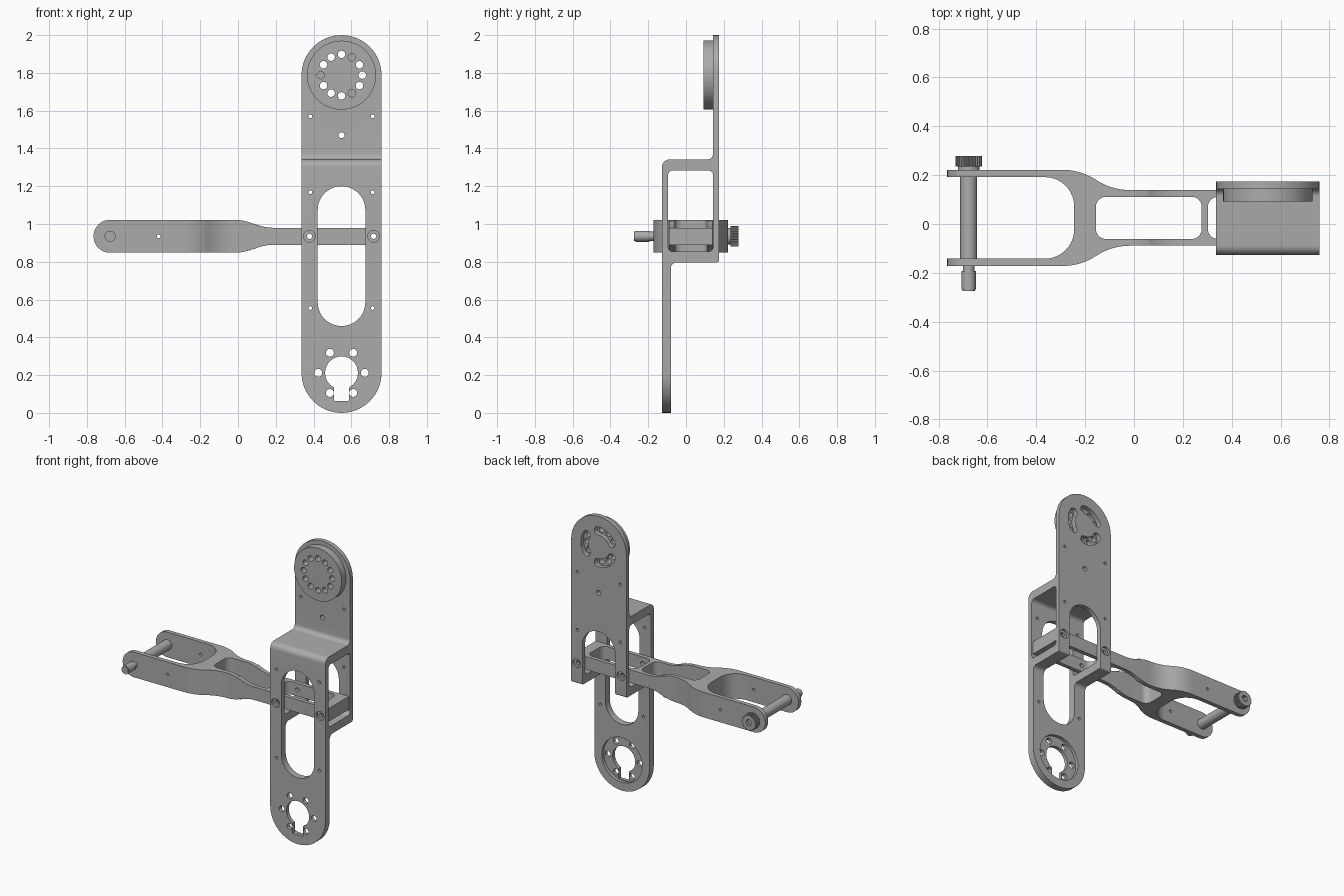
import bpy, math
from math import cos, sin, pi, radians
from mathutils import Vector

old = bpy.data.objects.get("Cube")
if old:
    bpy.data.objects.remove(old, do_unlink=True)

metal = bpy.data.materials.new("grey metal")
metal.use_nodes = True
GREY = (0.41, 0.41, 0.41, 1)
metal.diffuse_color = GREY
metal.node_tree.nodes["Principled BSDF"].inputs["Base Color"].default_value = GREY


def rounded(corners, steps=10):
    """Polygon whose corners (a, b, radius) are replaced by arcs."""
    out = []
    for i, c in enumerate(corners):
        p, r = Vector(c[:2]), (c[2] if len(c) > 2 else 0)
        if not r:
            out.append(p)
            continue
        u = (Vector(corners[i - 1][:2]) - p).normalized()
        v = (Vector(corners[(i + 1) % len(corners)][:2]) - p).normalized()
        half = u.angle(v) / 2
        mid = p + (u + v).normalized() * r / sin(half)
        start = p + u * r / math.tan(half) - mid
        end = p + v * r / math.tan(half) - mid
        a0 = math.atan2(start.y, start.x)
        turn = (math.atan2(end.y, end.x) - a0 + pi) % (2 * pi) - pi
        out += [mid + r * Vector((cos(a0 + turn * k / steps), sin(a0 + turn * k / steps)))
                for k in range(steps + 1)]
    return out


def box(a0, b0, a1, b1, r=0):
    return rounded([(a0, b0, r), (a1, b0, r), (a1, b1, r), (a0, b1, r)])


def circle(a, b, r, n=24):
    return [Vector((a + r * cos(2 * pi * k / n), b + r * sin(2 * pi * k / n))) for k in range(n)]


def prism(name, pts, axis, lo, hi):
    """Extrude a 2D outline along an axis."""
    place = {"x": lambda p, h: (h, p[0], p[1]),
             "y": lambda p, h: (p[0], h, p[1]),
             "z": lambda p, h: (p[0], p[1], h)}[axis]
    n = len(pts)
    area = sum(pts[i - 1][0] * pts[i][1] - pts[i][0] * pts[i - 1][1] for i in range(n))
    if (area < 0) != (axis == "y"):
        pts = pts[::-1]
    verts = [place(p, h) for h in (lo, hi) for p in pts]
    faces = [list(range(n))[::-1], list(range(n, 2 * n))]
    faces += [(i, (i + 1) % n, n + (i + 1) % n, n + i) for i in range(n)]
    mesh = bpy.data.meshes.new(name)
    mesh.from_pydata(verts, [], faces)
    mesh.materials.append(metal)
    ob = bpy.data.objects.new(name, mesh)
    bpy.context.collection.objects.link(ob)
    return ob


def cut(ob, cutters, op="DIFFERENCE"):
    bpy.context.view_layer.objects.active = ob
    for c in cutters:
        m = ob.modifiers.new("cut", "BOOLEAN")
        m.operation, m.solver, m.object = op, "EXACT", c
        bpy.ops.object.modifier_apply(modifier=m.name)
        bpy.data.objects.remove(c, do_unlink=True)


def finish(ob):
    bpy.ops.object.select_all(action="DESELECT")
    ob.select_set(True)
    bpy.context.view_layer.objects.active = ob
    bpy.ops.object.shade_smooth_by_angle(angle=radians(28))


def through(pts, lo=-0.4, hi=0.4):
    return prism("cutter", pts, "y", lo, hi)


CX, R = 0.548, 0.212           # bracket centre line and half width
FRONT, BACK = -0.127, 0.174    # outer faces of the bracket
TOP, BOTTOM = 2 - R, R         # centres of the round ends
MID = 0.935                    # height of the arm
BOLTS = (CX - 0.17, CX + 0.17)

# Offset bracket: stepped side profile trimmed to a long rounded plate
bracket = prism("offset_bracket", rounded([
    (FRONT, -0.1), (-0.08, -0.1), (-0.08, 0.796, 0.03), (BACK, 0.796, 0.012),
    (BACK, 2.1), (0.143, 2.1), (0.143, 1.342, 0.03), (FRONT, 1.342, 0.04)]), "x", 0.2, 0.9)
cut(bracket, [through(box(CX - R, 0, CX + R, 2, R - 0.0005))], "INTERSECT")
cut(bracket, [prism("cutter", box(-0.095, 0.854, 0.143, 1.284, 0.025), "x", 0.1, 1),
              through(box(CX - 0.126, 0.46, CX + 0.126, 1.2, 0.1255))])

# Small screw holes, and counterbored holes that hold the arm
holes = [through(circle(x, z, 0.01, 12)) for z in (0.555, 1.168, 1.57)
         for x in (CX - 0.165, CX + 0.165)]
holes.append(through(circle(CX, 1.47, 0.016, 16)))
for x in BOLTS:
    holes += [through(circle(x, MID, 0.014, 16)),
              through(circle(x, MID, 0.031), -0.4, FRONT + 0.015),
              through(circle(x, MID, 0.031), BACK - 0.015, 0.4)]

# Lower motor seat: recess, keyhole and ring of holes
holes += [through(circle(CX, BOTTOM, 0.155, 40), -0.102, 0),
          through(circle(CX, BOTTOM, 0.087, 32)),
          through(box(CX - 0.04, 0.064, CX + 0.04, BOTTOM, 0.004))]
holes += [through(circle(CX + 0.123 * cos(k * pi / 3), BOTTOM + 0.123 * sin(k * pi / 3), 0.021, 16))
          for k in range(6)]

# Three curved slots behind the upper disc
RING, HALF, SPAN = 0.11, 0.028, radians(33)
for k in range(3):
    mid = k * 2 * pi / 3
    pts = []
    for side in (1, -1):
        for i in range(9):
            a = mid + side * SPAN * (i / 4 - 1)
            r = RING + side * HALF
            pts.append((CX + r * cos(a), TOP + r * sin(a)))
        end = mid + side * SPAN
        cx, cz = CX + RING * cos(end), TOP + RING * sin(end)
        first = end if side > 0 else end + pi
        pts += [(cx + HALF * cos(first + j * pi / 8), cz + HALF * sin(first + j * pi / 8))
                for j in range(1, 8)]
    holes.append(through(pts, 0.12, 0.4))
cut(bracket, holes)
finish(bracket)

# Round disc with twelve holes
disc = prism("mounting_disc", circle(CX, TOP, 0.1825, 64), "y", 0.093, 0.1435)
cut(disc, [through(circle(CX + RING * cos(k * pi / 6), TOP + RING * sin(k * pi / 6), 0.02, 16))
           for k in range(12)])
finish(disc)

# Forked arm: plan outline trimmed to its side outline
AY, END, TIP = 0.025, 0.755, -0.765
WIDE, THIN = 0.197, 0.114
arm = prism("forked_arm", rounded([
    (-0.9, AY + WIDE), (-0.22, AY + WIDE, 0.25), (-0.09, AY + THIN, 0.25), (END, AY + THIN),
    (END, AY - THIN), (-0.09, AY - THIN, 0.25), (-0.22, AY - WIDE, 0.25), (-0.9, AY - WIDE)]),
    "z", 0.7, 1.2)
cut(arm, [through(rounded([
    (TIP, MID + 0.087, 0.0865), (0.05, MID + 0.087, 0.25), (0.12, MID + 0.045, 0.25),
    (0.9, MID + 0.045), (0.9, MID - 0.045), (0.12, MID - 0.045, 0.25),
    (0.05, MID - 0.087, 0.25), (TIP, MID - 0.087, 0.0865)]))], "INTERSECT")
plan_cuts = [
    rounded([(-1, AY - 0.167), (-0.245, AY - 0.167, 0.12),
             (-0.245, AY + 0.167, 0.12), (-1, AY + 0.167)]),
    box(-0.156, AY - 0.086, 0.277, AY + 0.086, 0.04),
    box(0.303, AY - 0.086, 0.68, AY + 0.086, 0.04)]
cut(arm, [prism("cutter", p, "z", 0.6, 1.3) for p in plan_cuts]
    + [through(circle(x, MID, 0.014, 16)) for x in BOLTS]
    + [through(circle(-0.42, MID, 0.01, 12))])
finish(arm)

# Thumb bolt across the fork: shaft, collar, tip and knurled head
BX = -0.677
for name, r, lo, hi in (("bolt_shaft", 0.035, -0.172, 0.222), ("bolt_collar", 0.044, 0.22, 0.238),
                        ("bolt_neck", 0.024, -0.2, -0.17), ("bolt_tip", 0.029, -0.268, -0.192),
                        ("bolt_tip_end", 0.025, -0.274, -0.266)):
    finish(prism(name, circle(BX, MID, r, 32), "y", lo, hi))
knurl = []
for k in range(96):
    r = 0.054 if k % 4 < 2 else 0.049
    knurl.append((BX + r * cos(k * pi / 48), MID + r * sin(k * pi / 48)))
head = prism("bolt_head", knurl, "y", 0.235, 0.279)
cut(head, [through(circle(BX, MID, 0.024, 6), 0.255)])
finish(head)
